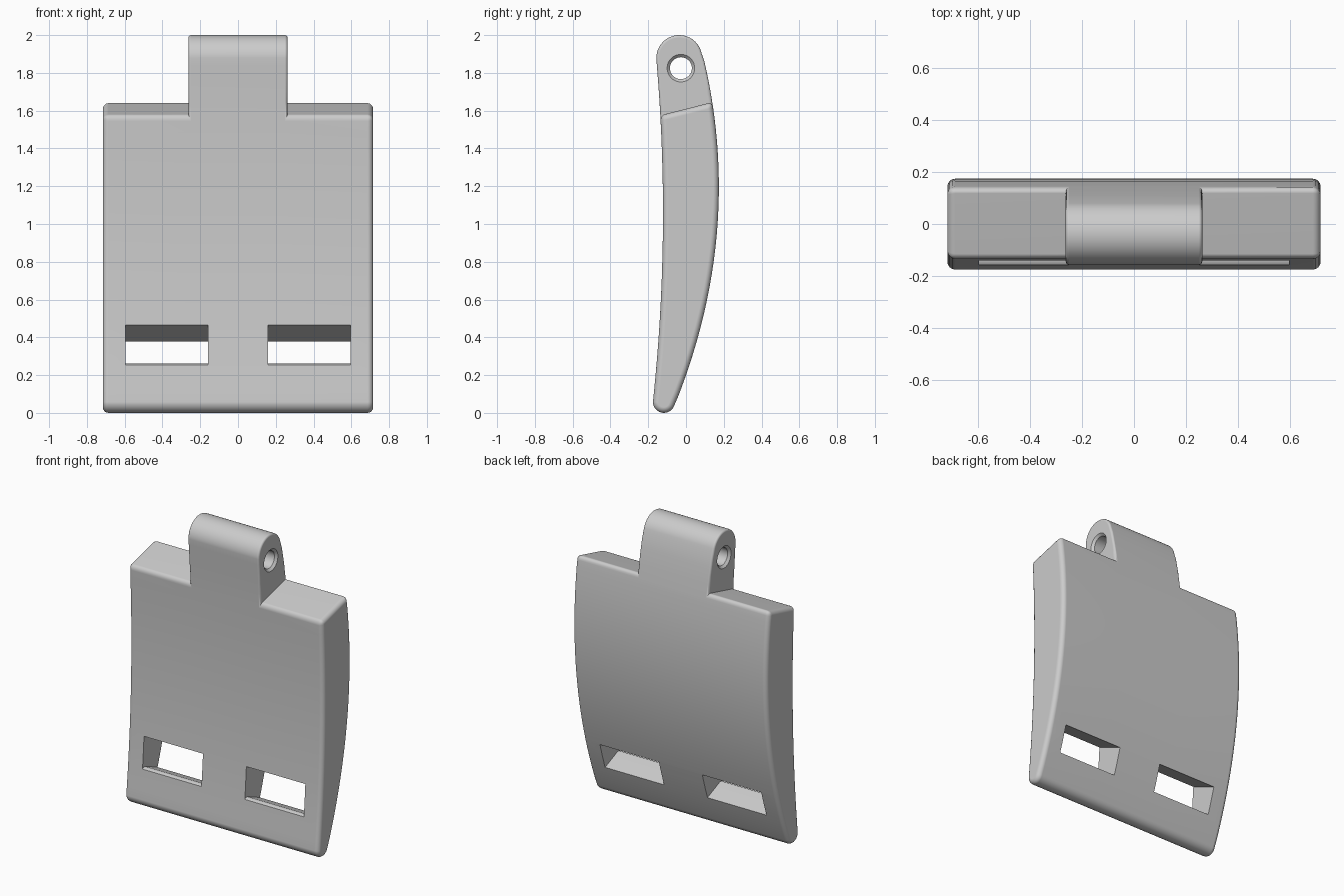
import bpy
import bmesh
from math import sin, cos, pi, radians

cube = bpy.data.objects.get("Cube")
if cube:
    bpy.data.objects.remove(cube, do_unlink=True)

HALF_W, TAB_W = 0.716, 0.262
HOLE_Y, HOLE_Z = -0.027, 1.825

grey = bpy.data.materials.new("plain_grey")
grey.use_nodes = True
grey.diffuse_color = (0.6, 0.6, 0.6, 1)
grey.node_tree.nodes["Principled BSDF"].inputs["Base Color"].default_value = (0.6, 0.6, 0.6, 1)


def front_y(z):
    return -0.175 + 0.0564 * (z - 0.06) - 0.0534 * (z - 0.06) * (z - 1)


def back_y(z):
    return -0.06 + 0.2017 * (z - 0.04) - 0.1745 * (z - 0.04) * (z - 1.2)


def curve(fn, z0, z1, n):
    zs = [z0 + (z1 - z0) * i / n for i in range(n + 1)]
    return [(fn(z), z) for z in zs]


def arc(cy, cz, r, a0, a1, n):
    angles = [radians(a0 + (a1 - a0) * i / n) for i in range(n + 1)]
    return [(cy + r * cos(a), cz + r * sin(a)) for a in angles]


def ring(bm, x, pts):
    return [bm.verts.new((x, y, z)) for y, z in pts]


def bridge(bm, a, b, closed=False):
    for i in range(len(a) if closed else len(a) - 1):
        j = (i + 1) % len(a)
        bm.faces.new((a[i], a[j], b[j], b[i]))


def finish(bm, name):
    bmesh.ops.recalc_face_normals(bm, faces=bm.faces[:])
    mesh = bpy.data.meshes.new(name)
    bm.to_mesh(mesh)
    bm.free()
    obj = bpy.data.objects.new(name, mesh)
    bpy.context.collection.objects.link(obj)
    mesh.materials.append(grey)
    return obj


def solid(name, sections):
    """Closed solid through (x, profile) sections."""
    bm = bmesh.new()
    rings = [ring(bm, x, pts) for x, pts in sections]
    for a, b in zip(rings, rings[1:]):
        bridge(bm, a, b, True)
    bm.faces.new(rings[0])
    bm.faces.new(rings[-1])
    obj = finish(bm, name)
    obj.hide_render = True
    return obj


# Side outlines: curved plate, then the hinge tab above it
body = (curve(front_y, 1.575, 0.12, 16)
        + arc(-0.117, 0.058, 0.058, 180, 340, 12)
        + curve(back_y, 0.1, 1.645, 22))
tab = (curve(back_y, 1.645, 1.86, 4)[1:]
       + arc(-0.036, 1.879, 0.121, 12, 180, 20)
       + curve(front_y, 1.84, 1.575, 4)[:-1])

# Plate and tab as one closed mesh
bm = bmesh.new()
loops = [ring(bm, x, body) for x in (-HALF_W, -TAB_W, TAB_W, HALF_W)]
for a, b in zip(loops, loops[1:]):
    bridge(bm, a, b)
for a, b in ((loops[0], loops[1]), (loops[2], loops[3])):
    bm.faces.new((a[-1], b[-1], b[0], a[0]))
tabs = [[lp[-1]] + ring(bm, lp[0].co.x, tab) + [lp[0]] for lp in loops[1:3]]
bridge(bm, *tabs)
for cap in (loops[0], loops[3], *tabs):
    bm.faces.new(cap)
bmesh.ops.recalc_face_normals(bm, faces=bm.faces[:])
bm.normal_update()

# Round the outer corners, more finely on the tab
weight = bm.edges.layers.float.new("bevel_weight_edge")
for e in bm.edges:
    if e.calc_face_angle_signed(0) > 0.6:
        on_tab = all(abs(v.co.x) < 0.3 for v in e.verts)
        e[weight] = 0.45 if on_tab else 1.0
plate = finish(bm, "hinged_plate")

bevel = plate.modifiers.new("rounded_edges", "BEVEL")
bevel.limit_method = "WEIGHT"
bevel.width = 0.03
bevel.segments = 4
bevel.use_clamp_overlap = False

# Cutters: two sloping strap slots and the countersunk pin hole
slot = [(-0.25, 0.24), (-0.157, 0.253), (-0.145, 0.261), (-0.13, 0.262),
        (0.25, 0.1), (0.25, 0.292), (-0.25, 0.515)]
cutters = [solid("slot_cutter", [(s * 0.16, slot), (s * 0.595, slot)]) for s in (-1, 1)]
half = [(0.30, 0.11), (TAB_W, 0.073), (0.247, 0.058)]
stations = [(-x, r) for x, r in half] + half[::-1]
cutters.append(solid("pin_hole_cutter", [
    (x, arc(HOLE_Y, HOLE_Z, r, 0, 352.5, 47)) for x, r in stations]))

for c in cutters:
    cut = plate.modifiers.new(c.name, "BOOLEAN")
    cut.operation = "DIFFERENCE"
    cut.solver = "EXACT"
    cut.object = c

bpy.ops.object.select_all(action="DESELECT")
plate.select_set(True)
bpy.context.view_layer.objects.active = plate
for m in list(plate.modifiers):
    bpy.ops.object.modifier_apply(modifier=m.name)
for c in cutters:
    bpy.data.objects.remove(c, do_unlink=True)

# Smooth curves with crisp cut edges
bpy.ops.object.shade_smooth_by_angle(angle=radians(30))
normals = plate.modifiers.new("even_shading", "WEIGHTED_NORMAL")
normals.keep_sharp = True
